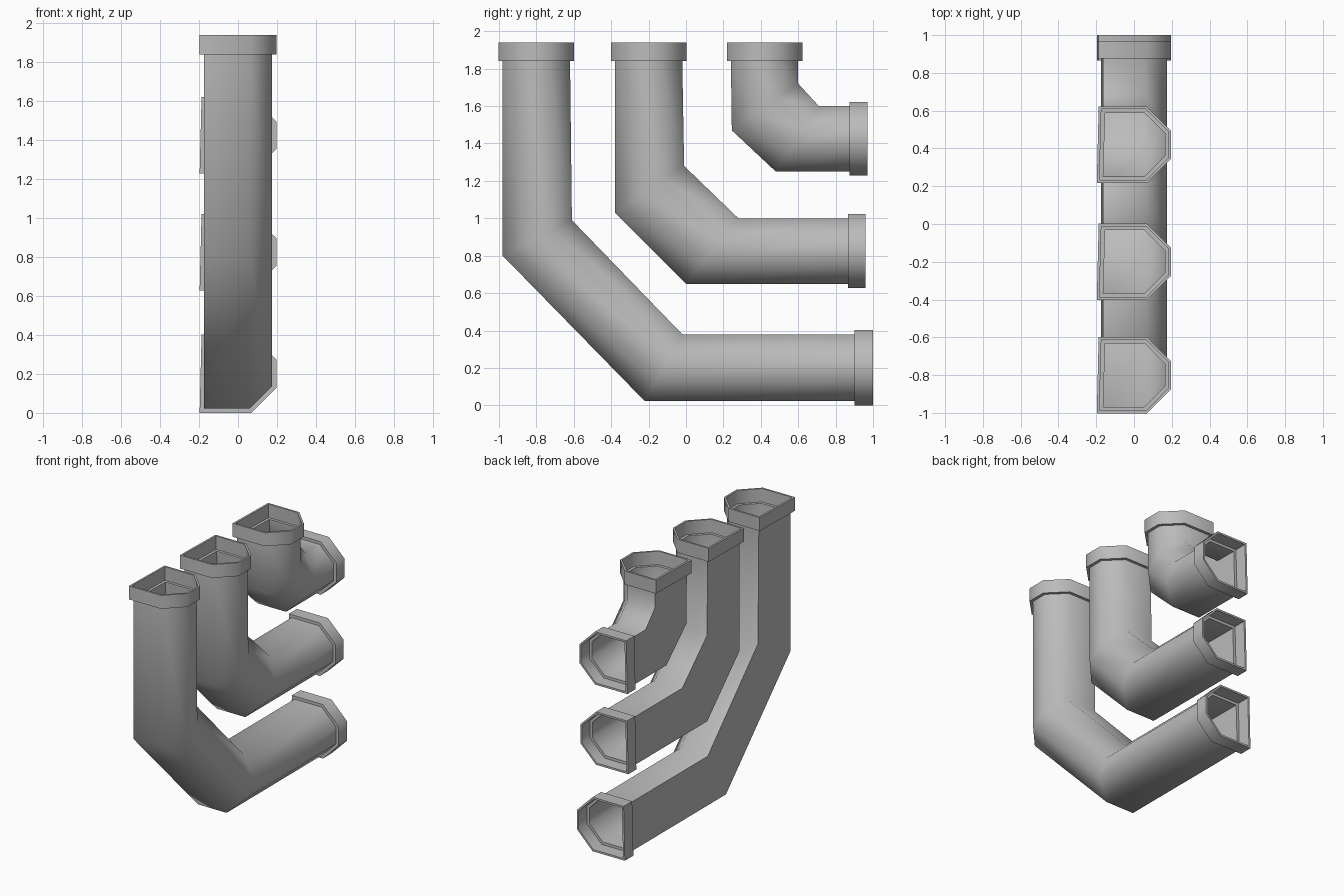
import bpy
import math
from mathutils import Vector

cube = bpy.data.objects.get("Cube")
if cube:
    bpy.data.objects.remove(cube, do_unlink=True)

grey = bpy.data.materials.new("pipe_grey")
grey.use_nodes = True
grey.diffuse_color = (0.5, 0.5, 0.5, 1)
grey.node_tree.nodes["Principled BSDF"].inputs["Base Color"].default_value = (0.5, 0.5, 0.5, 1)

# Cross-section: x, share of the width from outer to inner bend, outward push
SECTION = [(-0.175, 0, -1), (0.06, 0, 0.4), (0.175, 0.32, 1),
           (0.175, 0.68, 1), (0.06, 1, 0.4), (-0.165, 1, -1)]


def ring(outer, inner, grow):
    """Section between an outer and an inner (y, z) point, enlarged by grow."""
    o, i = Vector(outer), Vector(inner)
    step = (i - o).normalized() * grow
    o, i = o - step, i + step
    return [(x + push * grow, *o.lerp(i, t)) for x, t, push in SECTION]


def pipe(name, outer_y, inner_y, bends, bottom_z, top_z, end_y, lip):
    """Hollow elbow with a raised collar on the top and on the back end."""
    wall, rim, collar = -0.012, 0.008, 0.022
    top, neck = 1.94, 1.84

    def upright(z, grow):
        return ring((outer_y, z), (inner_y, z), grow)

    def level(y, grow):
        return ring((y, bottom_z), (y, top_z), grow)

    rings = [upright(neck, wall), upright(neck, rim), upright(top, rim),
             upright(top, collar), upright(neck, collar), upright(neck, 0)]
    rings += [ring(o, i, 0) for o, i in bends]
    rings += [level(end_y - lip, 0), level(end_y - lip, collar), level(end_y, collar),
              level(end_y, rim), level(end_y - lip, rim), level(end_y - lip, wall)]
    rings += [ring(o, i, wall) for o, i in reversed(bends)]

    # Bridge each ring to the next; the last joins the first
    n, count = len(SECTION), len(rings)
    faces = []
    for r in range(count):
        a, b = r * n, (r + 1) % count * n
        for k in range(n):
            m = (k + 1) % n
            faces.append((a + k, b + k, b + m, a + m))
    mesh = bpy.data.meshes.new(name)
    mesh.from_pydata([p for points in rings for p in points], [], faces)
    mesh.materials.append(grey)
    obj = bpy.data.objects.new(name, mesh)
    bpy.context.collection.objects.link(obj)
    bpy.ops.object.select_all(action='DESELECT')
    obj.select_set(True)
    bpy.context.view_layer.objects.active = obj
    bpy.ops.object.mode_set(mode='EDIT')
    bpy.ops.mesh.select_all(action='SELECT')
    bpy.ops.mesh.normals_make_consistent(inside=False)
    bpy.ops.object.mode_set(mode='OBJECT')
    bpy.ops.object.shade_smooth_by_angle(angle=math.radians(60))


pipe("long_elbow_pipe", -0.98, -0.62,
     [((-0.98, 0.80), (-0.61, 0.99)), ((-0.22, 0.022), (-0.02, 0.38))],
     0.022, 0.38, 1.0, 0.1)
pipe("medium_elbow_pipe", -0.38, -0.02,
     [((-0.38, 1.03), (-0.01, 1.28)), ((0.0, 0.65), (0.28, 1.0))],
     0.65, 1.0, 0.96, 0.095)
pipe("short_elbow_pipe", 0.24, 0.60,
     [((0.245, 1.47), (0.60, 1.72)), ((0.48, 1.25), (0.71, 1.60))],
     1.25, 1.60, 0.97, 0.095)
